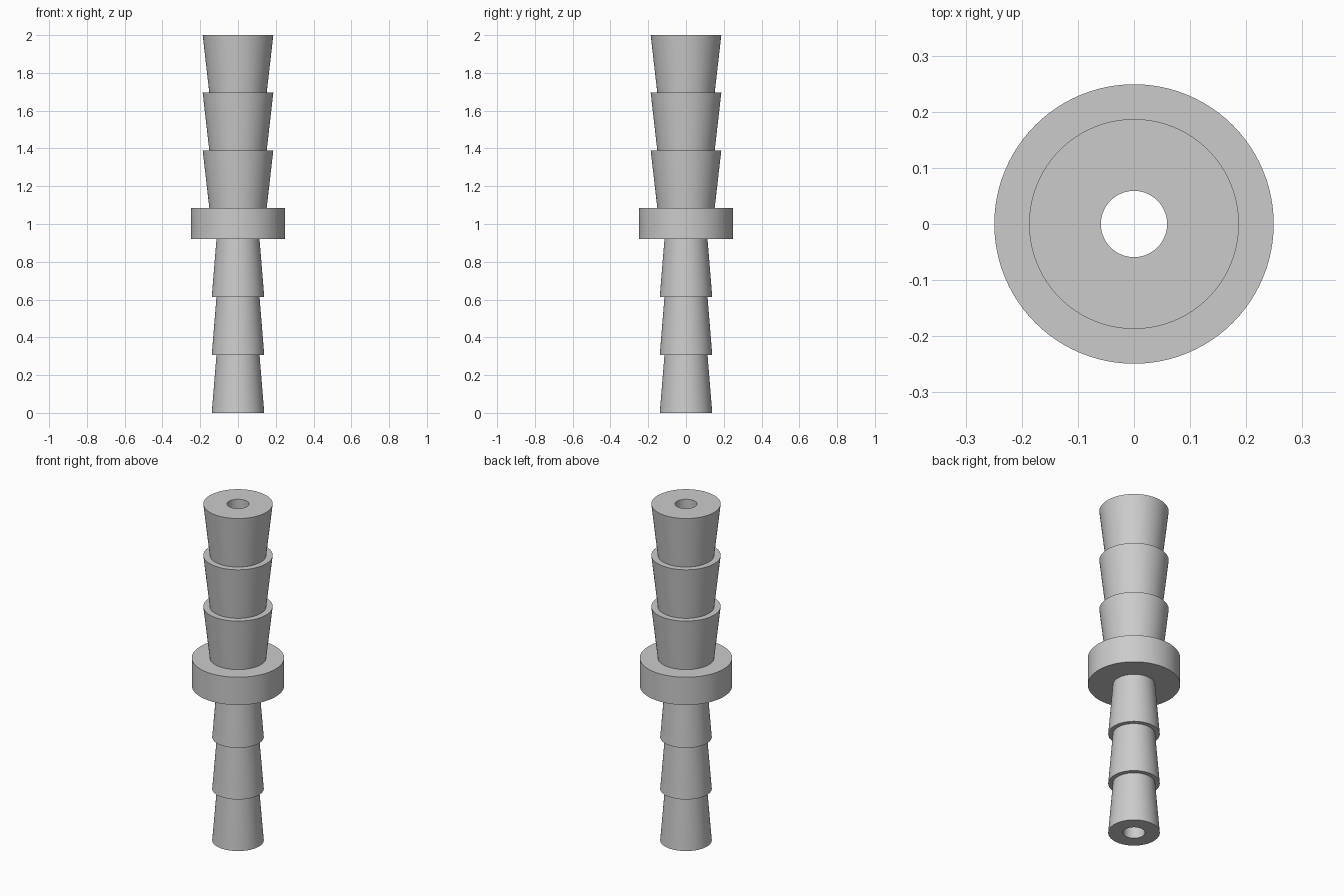
import bpy
import bmesh
from math import cos, sin, tau, radians

cube = bpy.data.objects.get("Cube")
if cube:
    bpy.data.objects.remove(cube, do_unlink=True)

SEGMENTS = 96
BORE = 0.059            # through hole radius
BARBS = 3               # barbs on each side of the collar
COLLAR_R = 0.249
COLLAR_BOTTOM, COLLAR_TOP = 0.92, 1.085
LOWER_WIDE, LOWER_NARROW = 0.139, 0.114
UPPER_WIDE, UPPER_NARROW = 0.187, 0.152
HEIGHT = 2.0

grey = bpy.data.materials.new("light_grey")
grey.use_nodes = True
colour = (0.6, 0.6, 0.6, 1)
grey.diffuse_color = colour
grey.node_tree.nodes["Principled BSDF"].inputs["Base Color"].default_value = colour


def lathe(name, profile, material):
    """Revolve a closed (radius, z) outline around the z axis."""
    bm = bmesh.new()
    rings = []
    for r, z in profile:
        rings.append([bm.verts.new((r * cos(tau * i / SEGMENTS),
                                    r * sin(tau * i / SEGMENTS), z))
                      for i in range(SEGMENTS)])
    for a, b in zip(rings, rings[1:] + rings[:1]):
        for i in range(SEGMENTS):
            j = (i + 1) % SEGMENTS
            bm.faces.new((a[i], a[j], b[j], b[i]))
    bmesh.ops.recalc_face_normals(bm, faces=bm.faces)
    mesh = bpy.data.meshes.new(name)
    bm.to_mesh(mesh)
    bm.free()
    mesh.materials.append(material)
    obj = bpy.data.objects.new(name, mesh)
    bpy.context.collection.objects.link(obj)
    return obj


def barbs(z0, z1, r0, r1):
    """Outline of stacked cones, each going from r0 up to r1."""
    step = (z1 - z0) / BARBS
    points = []
    for k in range(BARBS):
        points += [(r0, z0 + k * step), (r1, z0 + (k + 1) * step)]
    return points


# Bore, lower barbs, collar and upper barbs in one closed outline
outline = [(BORE, 0)]
outline += barbs(0, COLLAR_BOTTOM, LOWER_WIDE, LOWER_NARROW)
outline += [(COLLAR_R, COLLAR_BOTTOM), (COLLAR_R, COLLAR_TOP)]
outline += barbs(COLLAR_TOP, HEIGHT, UPPER_NARROW, UPPER_WIDE)
outline += [(BORE, HEIGHT)]

connector = lathe("barbed_hose_connector", outline, grey)

# Smooth sides with crisp edges
bpy.ops.object.select_all(action="DESELECT")
connector.select_set(True)
bpy.context.view_layer.objects.active = connector
bpy.ops.object.shade_smooth_by_angle(angle=radians(30))
